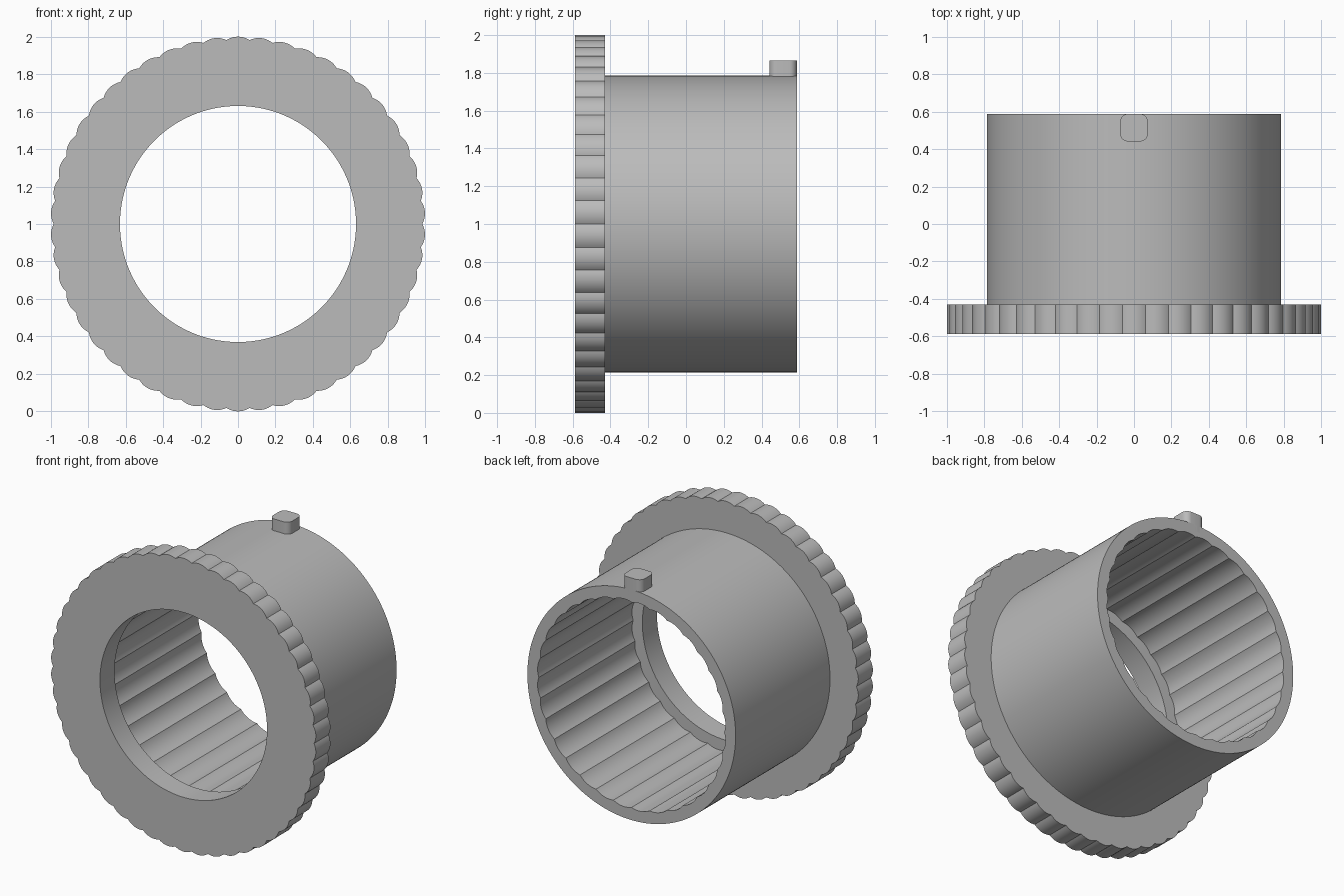
import bpy, bmesh, math

old = bpy.data.objects.get("Cube")
if old:
    bpy.data.objects.remove(old, do_unlink=True)

grey = bpy.data.materials.new("plain grey")
grey.use_nodes = True
colour = (0.5, 0.5, 0.5, 1)
grey.diffuse_color = colour
grey.node_tree.nodes["Principled BSDF"].inputs["Base Color"].default_value = colour

STEPS = 800            # divisible by both scallop counts
FRONT, SHOULDER, BACK = -0.587, -0.43, 0.587
AXIS_Z = 1.0


def scallop(radius, count, depth):
    """Radius rule: rounded lobes that meet in sharp valleys or ridges."""
    def rule(i):
        t = (i * count / STEPS) % 1
        return radius + depth * (1 - (2 * t - 1) ** 2)
    return rule


def plain(radius):
    return lambda i: radius


def finish(name, bm):
    bmesh.ops.recalc_face_normals(bm, faces=bm.faces)
    mesh = bpy.data.meshes.new(name)
    bm.to_mesh(mesh)
    bm.free()
    mesh.materials.append(grey)
    obj = bpy.data.objects.new(name, mesh)
    bpy.context.collection.objects.link(obj)
    bpy.ops.object.select_all(action='DESELECT')
    obj.select_set(True)
    bpy.context.view_layer.objects.active = obj
    bpy.ops.object.shade_smooth_by_angle(angle=math.radians(20))
    return obj


def lathe(name, profile):
    """Closed ring around the y axis from (radius rule, y) pairs."""
    bm = bmesh.new()
    rings = []
    for rule, y in profile:
        ring = []
        for i in range(STEPS):
            a = math.tau * i / STEPS
            r = rule(i)
            ring.append(bm.verts.new((r * math.cos(a), y, AXIS_Z + r * math.sin(a))))
        rings.append(ring)
    for k, ring in enumerate(rings):
        following = rings[(k + 1) % len(rings)]
        for i in range(STEPS):
            j = (i + 1) % STEPS
            bm.faces.new((ring[i], ring[j], following[j], following[i]))
    return finish(name, bm)


# Flanged sleeve: gripped rim, smooth tube, fluted bore and front lip
grip = scallop(0.984, 50, 0.016)
flutes = scallop(0.699, 32, 0.012)
tube, lip = plain(0.785), plain(0.63)
lathe("flanged_sleeve", [
    (lip, FRONT), (grip, FRONT), (grip, SHOULDER), (tube, SHOULDER),
    (tube, BACK), (flutes, BACK), (flutes, SHOULDER), (lip, SHOULDER),
])

# Locating peg: rounded square post on top of the tube's back end
bm = bmesh.new()
half, corner = 0.073, 0.04
outline = []
for quarter in range(4):
    mid = math.radians(45 + 90 * quarter)
    cx = math.copysign(half - corner, math.cos(mid))
    cy = math.copysign(half - corner, math.sin(mid))
    for s in range(9):
        a = math.radians(90 * quarter + 90 * s / 8)
        outline.append(bm.verts.new((cx + corner * math.cos(a),
                                     BACK - half + cy + corner * math.sin(a), 1.74)))
base = bm.faces.new(outline)
top = bmesh.ops.extrude_face_region(bm, geom=[base])["geom"]
for v in top:
    if isinstance(v, bmesh.types.BMVert):
        v.co.z = 1.865
finish("locating_peg", bm)
